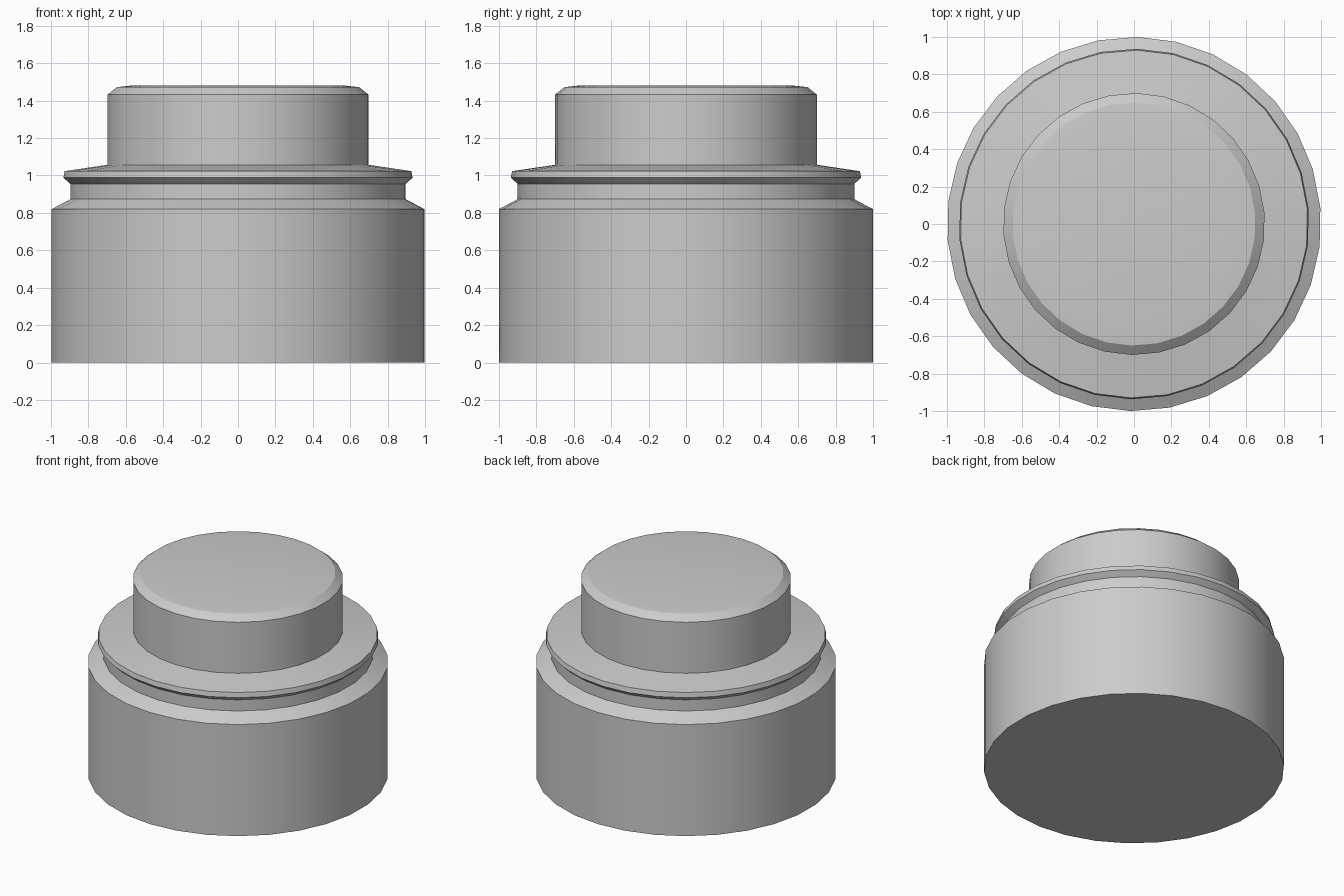
import bpy, bmesh
from math import cos, sin, radians, tau

if "Cube" in bpy.data.objects:
    bpy.data.objects.remove(bpy.data.objects["Cube"])

SIDES = 30
OFFSET = radians(5)


def lathe(name, profile):
    """Spin (radius, z) points, listed bottom to top, around z; radius 0 closes with a cap."""
    bm = bmesh.new()
    rings = []
    for r, z in profile:
        if r > 0:
            rings.append([bm.verts.new((r * cos(OFFSET + tau * i / SIDES),
                                        r * sin(OFFSET + tau * i / SIDES), z))
                          for i in range(SIDES)])
    for low, high in zip(rings, rings[1:]):
        for i in range(SIDES):
            j = (i + 1) % SIDES
            bm.faces.new((low[i], low[j], high[j], high[i]))
    if profile[0][0] == 0:
        bm.faces.new(rings[0][::-1])
    if profile[-1][0] == 0:
        bm.faces.new(rings[-1])
    mesh = bpy.data.meshes.new(name)
    bm.to_mesh(mesh)
    bm.free()
    obj = bpy.data.objects.new(name, mesh)
    bpy.context.collection.objects.link(obj)
    bpy.ops.object.select_all(action='DESELECT')
    obj.select_set(True)
    bpy.context.view_layer.objects.active = obj
    bpy.ops.object.shade_smooth_by_angle(angle=radians(25))
    return obj


# Wide base with a chamfered shoulder
lathe("base", [(0, 0), (1, 0), (1, 0.82), (0.9, 0.873)])

# Recessed neck and overhanging flange with a gently sloped top
lathe("flange", [(0.9, 0.873), (0.9, 0.955), (0.937, 0.988),
                 (0.93, 1.023), (0.7, 1.057)])

# Raised cap with a softened rim
lathe("cap", [(0.7, 1.057), (0.7, 1.432), (0.65, 1.472), (0.58, 1.48), (0, 1.48)])
